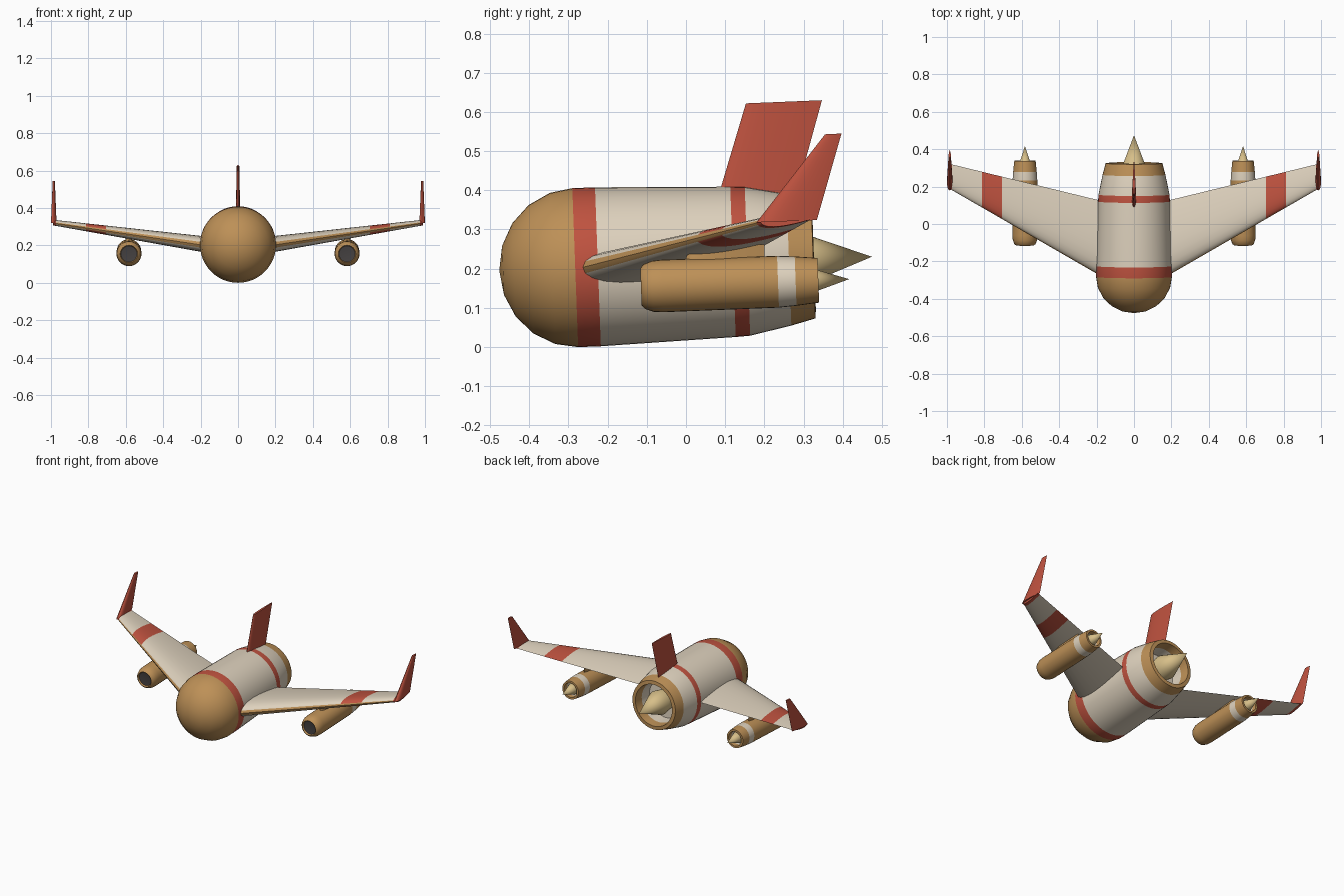
import bpy, bmesh
from math import pi, sin, cos, sqrt, radians
from mathutils import Vector, Matrix

if "Cube" in bpy.data.objects:
    bpy.data.objects.remove(bpy.data.objects["Cube"])


def make_material(name, rgb):
    m = bpy.data.materials.new(name)
    m.use_nodes = True
    m.diffuse_color = (*rgb, 1)
    m.node_tree.nodes["Principled BSDF"].inputs["Base Color"].default_value = (*rgb, 1)
    return m


BROWN, WHITE, RED, GOLD, DARK = range(5)
PALETTE = [
    make_material("ochre_brown", (0.51, 0.28, 0.095)),
    make_material("cream", (0.73, 0.64, 0.51)),
    make_material("brick_red", (0.52, 0.085, 0.05)),
    make_material("pale_gold", (0.68, 0.52, 0.25)),
    make_material("charcoal", (0.06, 0.054, 0.054)),
]
TILT = Matrix.Rotation(radians(2.1), 4, "X")


def finish(bm, name, matrix=None):
    bmesh.ops.recalc_face_normals(bm, faces=bm.faces)
    mesh = bpy.data.meshes.new(name)
    bm.to_mesh(mesh)
    bm.free()
    for m in PALETTE:
        mesh.materials.append(m)
    ob = bpy.data.objects.new(name, mesh)
    bpy.context.collection.objects.link(ob)
    if matrix:
        ob.matrix_world = matrix
    bpy.ops.object.select_all(action="DESELECT")
    ob.select_set(True)
    bpy.context.view_layer.objects.active = ob
    bpy.ops.object.shade_smooth_by_angle(angle=radians(35))
    return ob


def lathe(name, profile, centre, sides=32):
    """Spin (y, radius, colour of next strip) around the tilted long axis."""
    bm = bmesh.new()
    rings = []
    for y, r, _ in profile:
        if r == 0:
            rings.append([bm.verts.new((0, y, 0))] * sides)
        else:
            rings.append([bm.verts.new((r * cos(2 * pi * k / sides), y, r * sin(2 * pi * k / sides)))
                          for k in range(sides)])
    for (a, b), (_, _, colour) in zip(zip(rings, rings[1:]), profile):
        for k in range(sides):
            j = (k + 1) % sides
            corners = list(dict.fromkeys([a[k], a[j], b[j], b[k]]))
            bm.faces.new(corners).material_index = colour
    return finish(bm, name, Matrix.Translation(centre) @ TILT)


def foil_loft(name, stations, axis, colour_rule, steps=12):
    """Loft airfoil sections given as (leading point, trailing point, thickness)."""
    bm = bmesh.new()
    chord = [(1 - cos(pi * k / steps)) / 2 for k in range(steps + 1)]
    outline = [(c, 1) for c in chord] + [(c, -1) for c in chord[-2:0:-1]]
    rings = []
    for lead, trail, thick in stations:
        lead, trail = Vector(lead), Vector(trail)
        ring = []
        for c, side in outline:
            half = 5 * thick * (0.2969 * sqrt(c) - 0.126 * c - 0.3516 * c**2 + 0.2843 * c**3 - 0.1036 * c**4)
            ring.append(bm.verts.new(lead.lerp(trail, c) + Vector(axis) * half * side))
        rings.append(ring)
    n = len(outline)
    for s, (a, b) in enumerate(zip(rings, rings[1:])):
        for k in range(n):
            j = (k + 1) % n
            c = (outline[k][0] + outline[j][0]) / 2
            bm.faces.new((a[k], a[j], b[j], b[k])).material_index = colour_rule(s, c)
    for s, ring in ((0, rings[0]), (len(rings) - 2, rings[-1])):
        bm.faces.new(ring).material_index = colour_rule(s, 0.5)
    return finish(bm, name)


# Fuselage: rounded nose, striped barrel and hollow tail
BODY_CENTRE = (0, 0, 0.213)
nose = [(-0.28 - 0.197 * cos(radians(a)), 0.203 * sin(radians(a)), BROWN) for a in range(0, 90, 18)]
lathe("fuselage", nose + [
    (-0.283, 0.203, RED), (-0.225, 0.203, WHITE), (0.12, 0.192, RED), (0.157, 0.19, WHITE),
    (0.263, 0.168, BROWN), (0.325, 0.152, BROWN), (0.327, 0.13, BROWN),
    (0.27, 0.125, WHITE), (0.2, 0.12, WHITE), (0.2, 0, WHITE)], BODY_CENTRE, 48)
lathe("tail_cone", [(0.2, 0.06, GOLD), (0.28, 0.074, GOLD), (0.475, 0, GOLD)], BODY_CENTRE)

# Tail fin
foil_loft("tail_fin", [((0, 0.075, 0.36), (0, 0.273, 0.36), 0.024),
                       ((0, 0.153, 0.622), (0, 0.347, 0.63), 0.014)],
          (1, 0, 0), lambda s, c: RED)


def wing_colour(station, c):
    if station == 3:
        return RED
    if c < 0.04:
        return BROWN
    return RED if station == 1 else WHITE


for side, label in ((1, "left"), (-1, "right")):
    # Swept wing with a painted band and a brown leading edge
    stations = []
    for x in (0.05, 0.705, 0.812, 0.972, 0.99):
        t = (x - 0.2) / 0.78
        lead = (side * x, -0.265 + 0.45 * t, 0.203 + 0.115 * t)
        trail = (side * x, 0.13 + 0.19 * t, 0.22 + 0.106 * t)
        stations.append((lead, trail, 0.084 - 0.054 * t))
    foil_loft(label + "_wing", stations, (0, 0, 1), wing_colour)

    # Upswept winglet
    tip = side * 0.985
    foil_loft(label + "_winglet", [((tip, 0.18, 0.318), (tip, 0.334, 0.324), 0.03),
                                   ((tip, 0.355, 0.543), (tip, 0.397, 0.545), 0.012)],
              (1, 0, 0), lambda s, c: RED)

    # Engine pod, exhaust cone and pylon
    ex = side * 0.583
    pod_centre = (ex, 0, 0.158)
    lathe(label + "_engine", [
        (-0.1, 0, DARK), (-0.105, 0.043, BROWN), (-0.115, 0.047, BROWN), (-0.107, 0.057, BROWN),
        (-0.085, 0.065, BROWN), (-0.06, 0.067, BROWN), (0.235, 0.066, WHITE), (0.28, 0.063, BROWN),
        (0.338, 0.057, BROWN), (0.338, 0.045, BROWN), (0.31, 0.043, WHITE),
        (0.28, 0.041, WHITE), (0.28, 0, WHITE)], pod_centre)
    lathe(label + "_exhaust_cone", [(0.28, 0.03, GOLD), (0.31, 0.035, GOLD), (0.417, 0, GOLD)],
          pod_centre)
    foil_loft(label + "_pylon", [((ex, -0.01, 0.2), (ex, 0.2, 0.2), 0.04),
                                 ((ex, 0.01, 0.255), (ex, 0.2, 0.262), 0.04)],
              (1, 0, 0), lambda s, c: BROWN)
